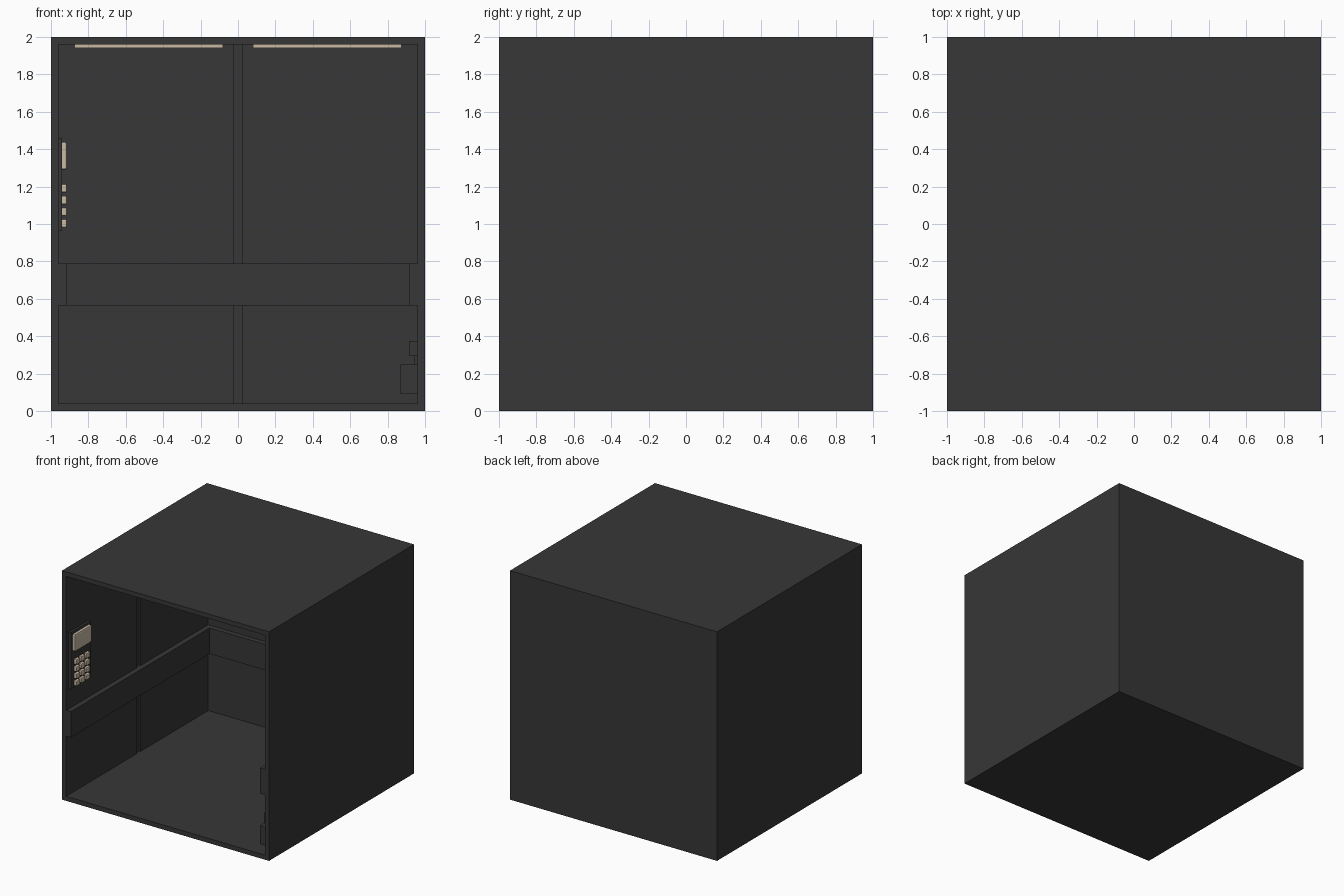
import bpy, bmesh

cube = bpy.data.objects.get("Cube")
if cube:
    bpy.data.objects.remove(cube, do_unlink=True)


def material(name, rgb):
    m = bpy.data.materials.new(name)
    m.use_nodes = True
    m.diffuse_color = (*rgb, 1)
    m.node_tree.nodes["Principled BSDF"].inputs["Base Color"].default_value = (*rgb, 1)
    return m


DARK = material("charcoal", (0.038, 0.038, 0.038))
BEIGE = material("warm beige", (0.58, 0.48, 0.37))


def finish(name, bm, mat):
    bmesh.ops.recalc_face_normals(bm, faces=bm.faces)
    me = bpy.data.meshes.new(name)
    bm.to_mesh(me)
    bm.free()
    me.materials.append(mat)
    ob = bpy.data.objects.new(name, me)
    bpy.context.collection.objects.link(ob)
    return ob


def box(name, x, y, z, mat=DARK, bevel=0.0):
    """Box from (low, high) ranges on each axis."""
    bm = bmesh.new()
    bmesh.ops.create_cube(bm, size=1)
    for v in bm.verts:
        v.co = [r[0] + (c + 0.5) * (r[1] - r[0]) for r, c in zip((x, y, z), v.co)]
    if bevel:
        bmesh.ops.bevel(bm, geom=bm.edges[:], offset=bevel, segments=2,
                        profile=0.5, affect='EDGES')
    return finish(name, bm, mat)


def prism(name, outline, z, mat=DARK):
    """Plan outline extruded between two heights."""
    bm = bmesh.new()
    f = bm.faces.new([bm.verts.new((px, py, z[0])) for px, py in outline])
    ext = bmesh.ops.extrude_face_region(bm, geom=[f])
    for v in ext["geom"]:
        if isinstance(v, bmesh.types.BMVert):
            v.co.z = z[1]
    return finish(name, bm, mat)


# Cabin shell: a cube hollowed from the front, with a groove in each wall
W, G, D = 0.96, 0.025, 0.975       # inner wall, groove half width, groove depth
shell = box("cabin_shell", (-1, 1), (-1, 1), (0, 2))
half = [(W, -1.2), (W, -G), (D, -G), (D, G), (W, G), (W, W), (G, W), (G, D)]
cavity = prism("cavity_cutter", half + [(-x, y) for x, y in reversed(half)], (0.04, 1.96))
cavity.hide_render = True
mod = shell.modifiers.new("hollow", 'BOOLEAN')
mod.operation = 'DIFFERENCE'
mod.solver = 'EXACT'
mod.object = cavity
bpy.context.view_layer.objects.active = shell
bpy.ops.object.modifier_apply(modifier=mod.name)
bpy.data.objects.remove(cavity, do_unlink=True)

# Wide rail running round the three walls
R, O = 0.915, 0.98
prism("wall_rail", [(-O, -1), (-R, -1), (-R, R), (R, R), (R, -1), (O, -1), (O, O), (-O, O)],
      (0.565, 0.79))

# Ceiling lights
for side, x in (("right", (-0.875, -0.08)), ("left", (0.08, 0.875))):
    box("ceiling_light_" + side, x, (-0.875, 0.875), (1.94, 1.965), BEIGE)

# Control panel with a display and a keypad of four rows
box("control_plate", (-0.965, -0.94), (-0.965, -0.685), (0.965, 1.46))
box("control_display", (-0.945, -0.915), (-0.94, -0.71), (1.29, 1.44), BEIGE, 0.01)
for row in range(4):
    for col in range(3):
        y, z = -0.92 + col * 0.07, 0.98 + row * 0.0625
        box(f"key_{row + 1}_{col + 1}", (-0.945, -0.915), (y, y + 0.052), (z, z + 0.046),
            BEIGE, 0.008)

# Low wall unit: large box, small box above and a link between them
box("wall_unit_lower", (0.87, 0.965), (-0.94, -0.70), (0.09, 0.25))
box("wall_unit_link", (0.94, 0.965), (-0.88, -0.76), (0.24, 0.31))
box("wall_unit_upper", (0.915, 0.965), (-0.95, -0.70), (0.295, 0.375))
